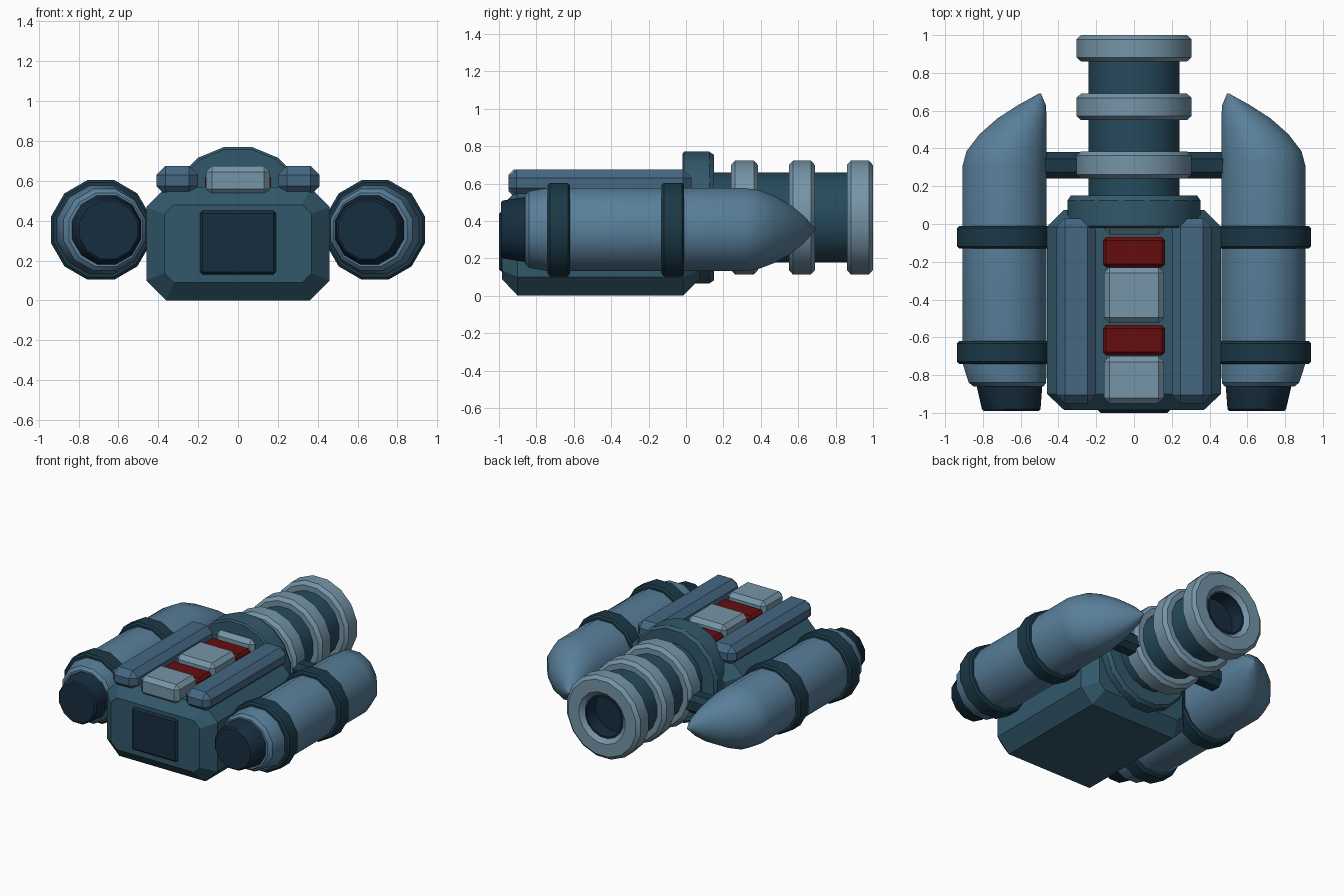
import bpy, bmesh
from math import pi, cos, sin, radians

if "Cube" in bpy.data.objects:
    bpy.data.objects.remove(bpy.data.objects["Cube"])


def mat(name, rgb):
    m = bpy.data.materials.new(name)
    m.diffuse_color = (*rgb, 1)
    m.use_nodes = True
    m.node_tree.nodes["Principled BSDF"].inputs["Base Color"].default_value = m.diffuse_color
    return m


HULL = mat("hull_blue", (.032, .098, .145))
RAIL = mat("rail_blue", (.058, .135, .22))
POD = mat("pod_blue", (.098, .21, .32))
LIGHT = mat("pale_blue", (.18, .30, .39))
BARREL = mat("barrel_blue", (.019, .069, .108))
BAND = mat("band_navy", (.011, .04, .063))
DARK = mat("dark_navy", (.008, .026, .048))
RED = mat("red", (.13, .004, .005))


def finish(bm, name, material, angle=None):
    bmesh.ops.recalc_face_normals(bm, faces=bm.faces)
    me = bpy.data.meshes.new(name)
    bm.to_mesh(me)
    bm.free()
    me.materials.append(material)
    ob = bpy.data.objects.new(name, me)
    bpy.context.collection.objects.link(ob)
    if angle:
        bpy.ops.object.select_all(action='DESELECT')
        ob.select_set(True)
        bpy.context.view_layer.objects.active = ob
        bpy.ops.object.shade_smooth_by_angle(angle=radians(angle))
    return ob


def skin(name, rings, material, angle=None, closed=False):
    """Bridge successive rings of points; cap both ends or close the loop."""
    bm = bmesh.new()
    vs = [[bm.verts.new(p) for p in ring] for ring in rings]
    n = len(vs[0])
    pairs = list(zip(vs, vs[1:])) + ([(vs[-1], vs[0])] if closed else [])
    for a, b in pairs:
        for i in range(n):
            j = (i + 1) % n
            bm.faces.new((a[i], a[j], b[j], b[i]))
    if not closed:
        bm.faces.new(vs[0])
        bm.faces.new(vs[-1])
    return finish(bm, name, material, angle)


def tube(name, stations, n, cz, material, angle=33, closed=False):
    """Round part along y; each station is (y, radius to the flats, centre x)."""
    rings = []
    for y, r, cx in stations:
        R = r / cos(pi / n)
        rings.append([(cx + R * cos((i + .5) * 2 * pi / n), y,
                       cz + R * sin((i + .5) * 2 * pi / n)) for i in range(n)])
    return skin(name, rings, material, angle, closed)


def block(name, x, y, z, bevel, material):
    """Chamfered box from (min, max) ranges."""
    bm = bmesh.new()
    bmesh.ops.create_cube(bm, size=1)
    for v in bm.verts:
        for k, (a, b) in enumerate((x, y, z)):
            v.co[k] = a if v.co[k] < 0 else b
    bmesh.ops.bevel(bm, geom=bm.edges[:], offset=bevel, segments=1, affect='EDGES')
    return finish(bm, name, material)


def octagon(y, hw, z0, z1, c):
    return [(x, y, z) for x, z in (
        (-hw + c, z0), (hw - c, z0), (hw, z0 + c), (hw, z1 - c),
        (hw - c, z1), (-hw + c, z1), (-hw, z1 - c), (-hw, z0 + c))]


# Main body with chamfered ends
skin("body", [octagon(-.985, .37, .09, .48, .047), octagon(-.9, .46, 0, .57, .1),
              octagon(-.015, .46, 0, .57, .1), octagon(.075, .37, .09, .48, .047)], HULL)
block("front_panel", (-.19, .19), (-1, -.95), (.13, .45), .013, DARK)

# Top rails and the row of blocks between them
for s, side in ((-1, "left"), (1, "right")):
    block(side + "_rail", sorted((s * .2, s * .41)), (-.95, .03), (.53, .675), .045, RAIL)
for i, (a, b) in enumerate(((-.95, -.7), (-.525, -.23), (-.055, .03))):
    block(f"top_block_{i + 1}", (-.16, .16), (a, b), (.53, .675), .03, LIGHT)
for i, (a, b) in enumerate(((-.695, -.535), (-.23, -.07))):
    block(f"red_block_{i + 1}", (-.165, .165), (a, b), (.52, .635), .018, RED)

# Collar, barrel and barrel rings
CZ = .418
tube("collar", [(-.02, .34, 0), (-.01, .352, 0), (.125, .352, 0), (.15, .335, 0)], 16, CZ, HULL)
tube("barrel", [(.05, .24, 0), (.865, .24, 0)], 16, CZ, BARREL)
for i, (a, b) in enumerate(((.24, .385), (.55, .69))):
    tube(f"barrel_ring_{i + 1}", [(a, .28, 0), (a + .022, .305, 0), (b - .022, .305, 0),
                                  (b, .28, 0)], 16, CZ, LIGHT)
tube("muzzle_ring", [(.97, .155, 0), (1, .19, 0), (1, .28, 0), (.978, .305, 0),
                     (.882, .305, 0), (.86, .28, 0), (.86, .155, 0)], 16, CZ, LIGHT, closed=True)
tube("muzzle_bore", [(.975, .157, 0), (.975, .145, 0), (.868, .145, 0), (.868, .157, 0)],
     16, CZ, DARK, closed=True)
tube("bore_floor", [(.86, .15, 0), (.87, .15, 0)], 16, CZ, DARK)

# Side pods with inward-swept noses, bands, nozzles and struts
PZ = .354
for s, side in ((-1, "left"), (1, "right")):
    def pod_part(name, stations, material):
        tube(f"{side}_{name}", [(y, r, s * x) for y, r, x in stations], 12, PZ, material)

    pod_part("pod", [(-.86, .185, .664), (-.84, .205, .67), (-.74, .222, .685), (.31, .222, .685),
                     (.385, .212, .675), (.475, .178, .64), (.56, .13, .592),
                     (.63, .073, .54), (.692, .004, .497)], POD)
    for i, (a, b) in enumerate(((-.74, -.62), (-.13, -.01))):
        pod_part(f"band_{i + 1}", [(a, .237, .688), (a + .012, .25, .688),
                                   (b - .012, .25, .688), (b, .237, .688)], BAND)
    pod_part("nozzle", [(-.99, .145, .65), (-.98, .155, .65), (-.85, .175, .66)], DARK)
    block(side + "_strut", sorted((s * .2, s * .52)), (.24, .38), (.285, .425), .035, BAND)
